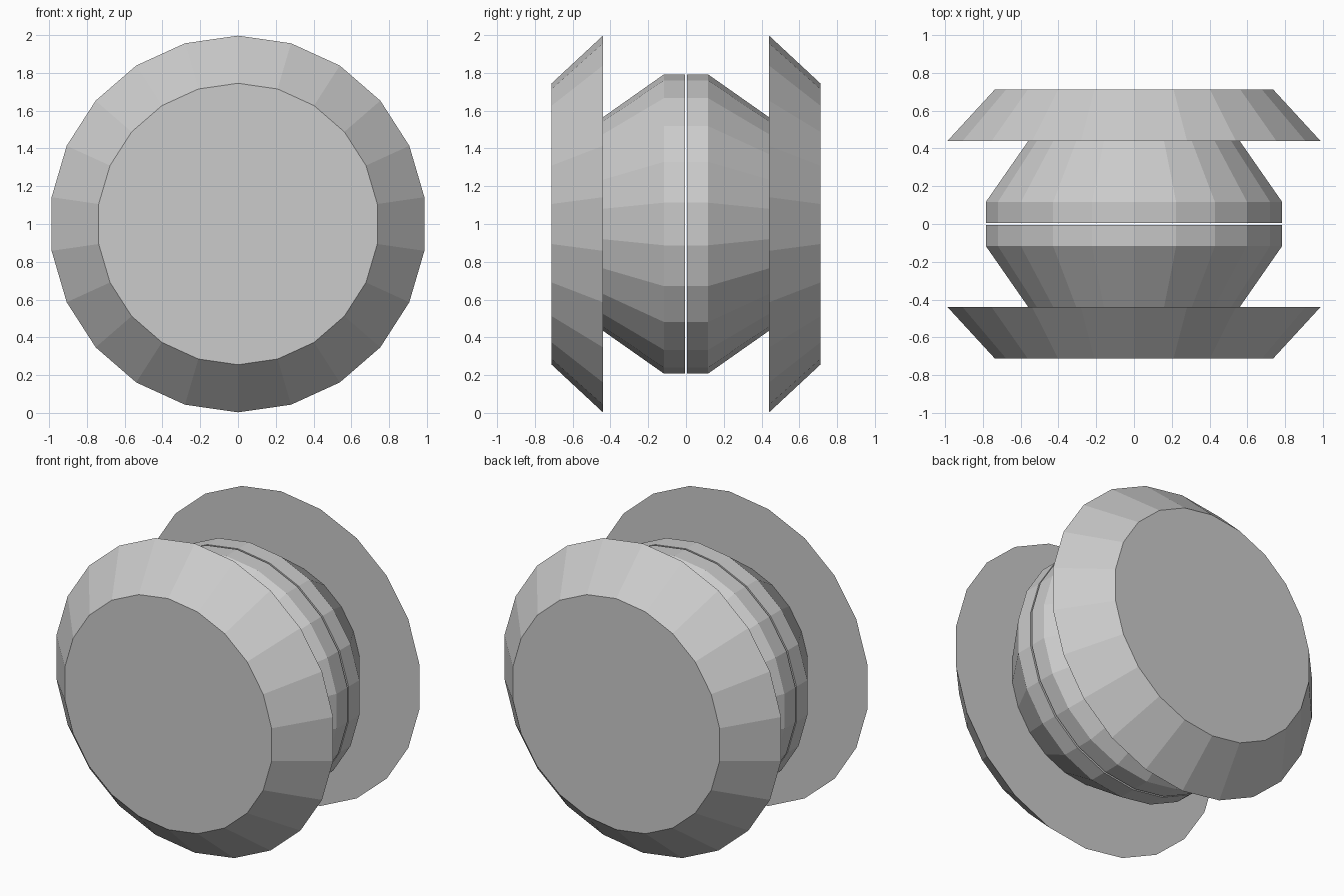
import bpy, bmesh
from math import sin, cos, pi

if "Cube" in bpy.data.objects:
    bpy.data.objects.remove(bpy.data.objects["Cube"])

SIDES = 22
CENTRE_Z = 1.0

# Half profile from the centre gap outwards: (distance along y, radius)
PROFILE = [(0.006, 0.792), (0.117, 0.792), (0.44, 0.565),
           (0.44, 0.997), (0.711, 0.745)]


def wheel_half(name, side):
    """Lathe the profile round the y axis and cap both ends."""
    bm = bmesh.new()
    rings = []
    for y, r in PROFILE:
        rings.append([bm.verts.new((r * sin(2 * pi * i / SIDES), side * y,
                                    CENTRE_Z + r * cos(2 * pi * i / SIDES)))
                      for i in range(SIDES)])
    for a, b in zip(rings, rings[1:]):
        for i in range(SIDES):
            j = (i + 1) % SIDES
            bm.faces.new((a[i], a[j], b[j], b[i]))
    bm.faces.new(rings[0])
    bm.faces.new(rings[-1])
    bmesh.ops.recalc_face_normals(bm, faces=bm.faces)
    mesh = bpy.data.meshes.new(name)
    bm.to_mesh(mesh)
    bm.free()
    obj = bpy.data.objects.new(name, mesh)
    bpy.context.collection.objects.link(obj)


# Two mirrored flanged halves with a thin gap between them
wheel_half("front_half", -1)
wheel_half("back_half", 1)
